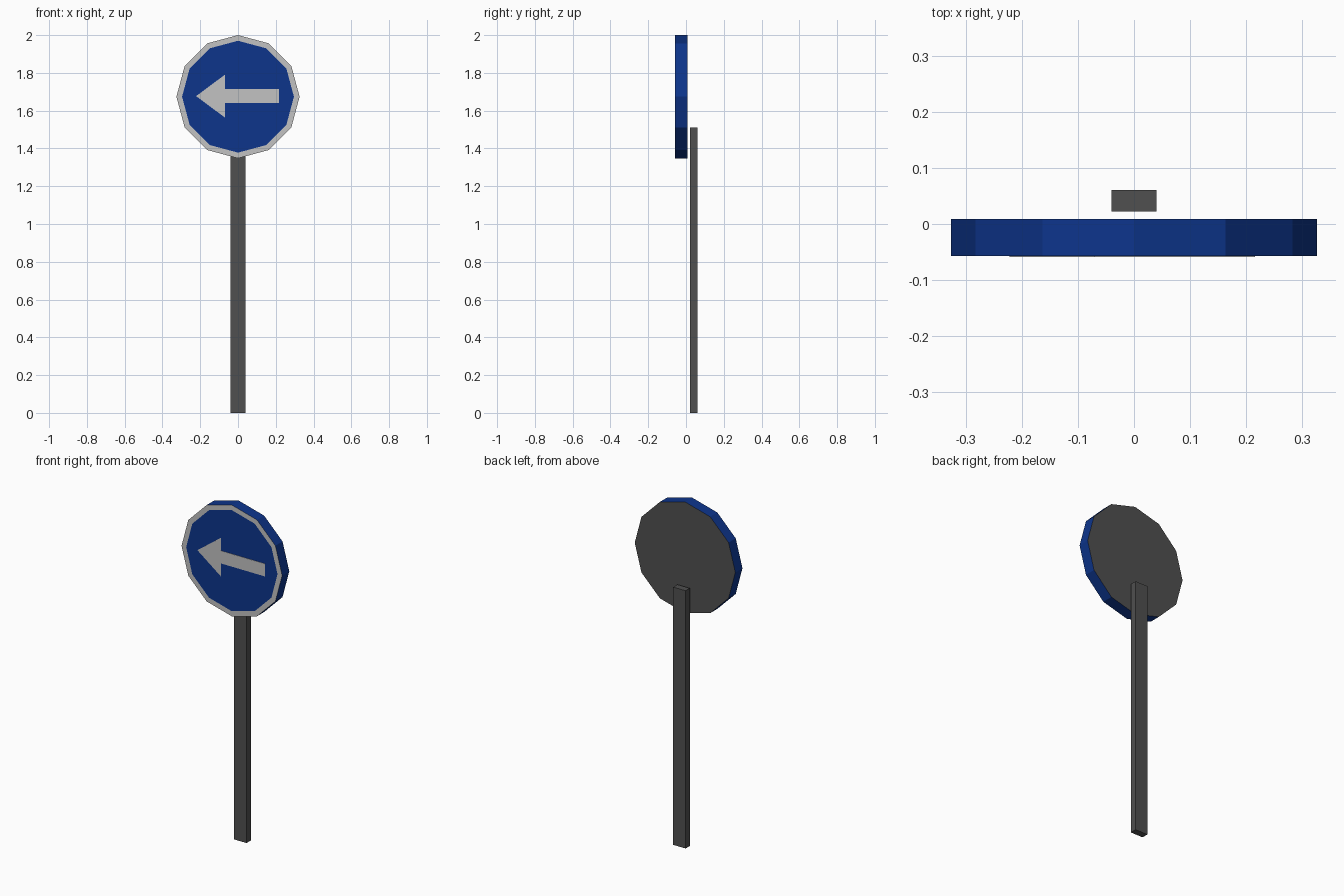
import bpy, bmesh, math
from mathutils import Matrix, Vector

cube = bpy.data.objects.get("Cube")
if cube:
    bpy.data.objects.remove(cube)


def material(name, rgb):
    m = bpy.data.materials.new(name)
    m.use_nodes = True
    m.diffuse_color = (*rgb, 1)
    m.node_tree.nodes["Principled BSDF"].inputs["Base Color"].default_value = (*rgb, 1)
    return m


grey = material("dark_grey", (0.08, 0.08, 0.08))
blue = material("sign_blue", (0.004, 0.035, 0.26))
white = material("pale_grey", (0.54, 0.54, 0.54))


def finish(name, bm, *mats):
    bmesh.ops.recalc_face_normals(bm, faces=bm.faces)
    mesh = bpy.data.meshes.new(name)
    bm.to_mesh(mesh)
    bm.free()
    for m in mats:
        mesh.materials.append(m)
    obj = bpy.data.objects.new(name, mesh)
    bpy.context.collection.objects.link(obj)
    return obj


SIGN_Z, RADIUS, FRONT, BACK = 1.674, 0.326, -0.057, 0.009

# Post: a flat bar behind the sign
bm = bmesh.new()
bmesh.ops.create_cube(bm, size=1)
bmesh.ops.scale(bm, vec=(0.08, 0.039, 1.51), verts=bm.verts)
bmesh.ops.translate(bm, vec=(0, 0.0415, 0.755), verts=bm.verts)
finish("post", bm, grey)

# Sign disc: twelve sides, blue edge, grey back, pale border around a blue front
bm = bmesh.new()
ring = [2 * math.pi * i / 12 for i in range(12)]
front = bm.faces.new([bm.verts.new((RADIUS * math.sin(a), FRONT, SIGN_Z + RADIUS * math.cos(a)))
                      for a in ring])
back = bmesh.ops.extrude_face_region(bm, geom=[front], use_keep_orig=True)
bmesh.ops.translate(bm, vec=(0, BACK - FRONT, 0),
                    verts=[v for v in back["geom"] if isinstance(v, bmesh.types.BMVert)])
bmesh.ops.recalc_face_normals(bm, faces=bm.faces)
for f in bm.faces:
    f.material_index = 1 if f.normal.y > 0.9 else 0
border = bmesh.ops.inset_region(bm, faces=[f for f in bm.faces if f.normal.y < -0.9],
                                thickness=0.03)
for f in border["faces"]:
    f.material_index = 2
finish("sign_disc", bm, blue, grey, white)

# Arrow: thin plate pointing to the model's right
half = [(-0.222, 0), (-0.07, 0.113), (-0.07, 0.037), (0.216, 0.037)]
outline = half + [(x, -z) for x, z in reversed(half[1:])]
bm = bmesh.new()
face = bm.faces.new([bm.verts.new((x, FRONT - 0.002, SIGN_Z + 0.003 + z)) for x, z in outline])
rear = bmesh.ops.extrude_face_region(bm, geom=[face], use_keep_orig=True)
bmesh.ops.translate(bm, vec=(0, 0.003, 0),
                    verts=[v for v in rear["geom"] if isinstance(v, bmesh.types.BMVert)])
finish("arrow", bm, white)
